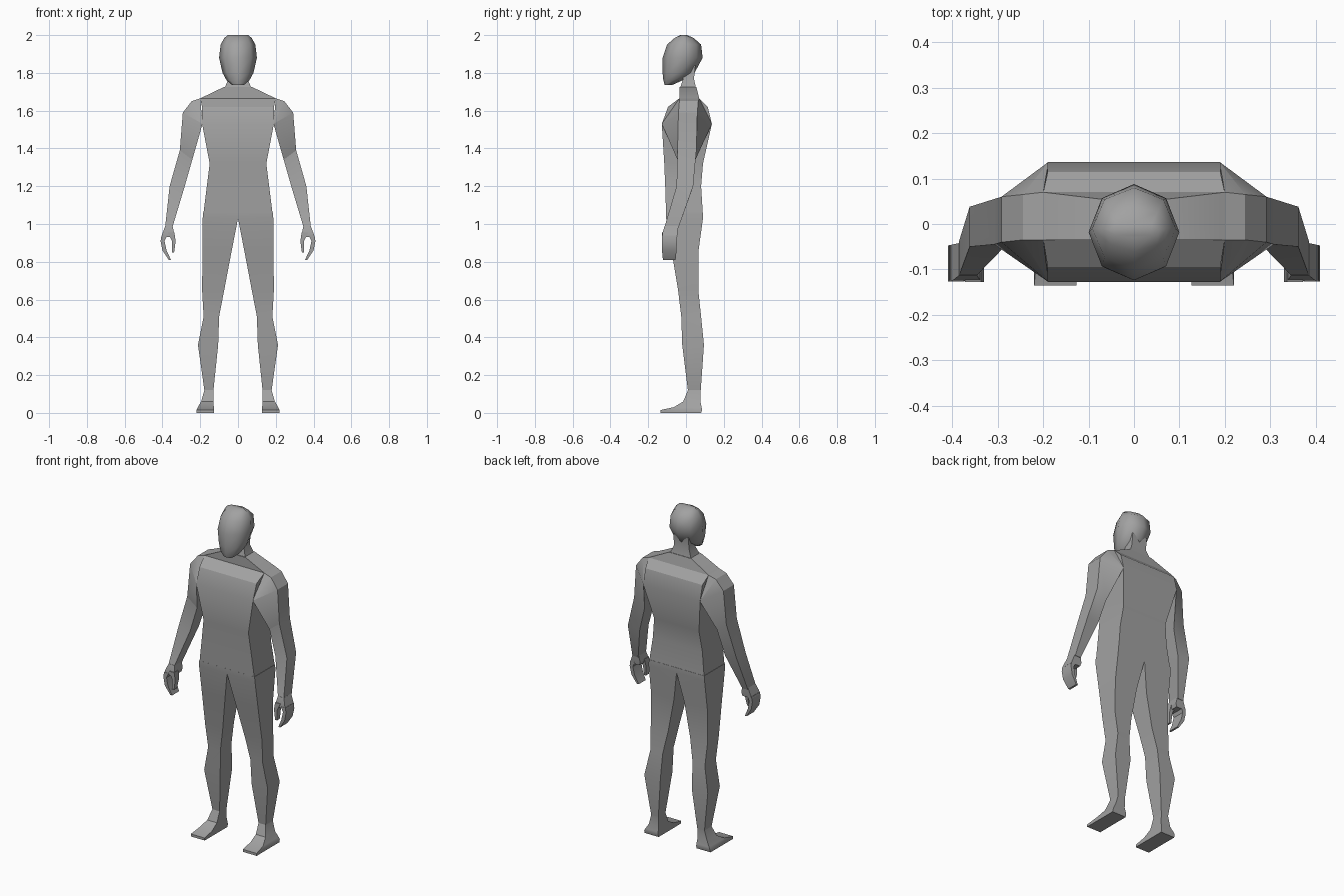
import bpy
import math

if "Cube" in bpy.data.objects:
    bpy.data.objects.remove(bpy.data.objects["Cube"], do_unlink=True)

# One flat grey for the whole figure
grey = bpy.data.materials.new("plain grey")
grey.use_nodes = True
COLOUR = (0.36, 0.36, 0.36, 1)
grey.diffuse_color = COLOUR
grey.node_tree.nodes["Principled BSDF"].inputs["Base Color"].default_value = COLOUR


def loft(name, rings, mirrored=False, angle=30):
    """Skin a list of equal-sized point rings, cap both ends, optionally mirror in x."""
    n = len(rings[0])
    verts = [point for ring in rings for point in ring]
    faces = [tuple(range(n))[::-1], tuple(range(len(verts) - n, len(verts)))]
    for r in range(len(rings) - 1):
        a, b = r * n, (r + 1) * n
        for i in range(n):
            j = (i + 1) % n
            faces.append((a + i, a + j, b + j, b + i))
    mesh = bpy.data.meshes.new(name)
    mesh.from_pydata(verts, [], faces)
    mesh.materials.append(grey)
    obj = bpy.data.objects.new(name, mesh)
    bpy.context.collection.objects.link(obj)
    bpy.ops.object.select_all(action='DESELECT')
    obj.select_set(True)
    bpy.context.view_layer.objects.active = obj
    bpy.ops.object.mode_set(mode='EDIT')
    bpy.ops.mesh.select_all(action='SELECT')
    bpy.ops.mesh.normals_make_consistent(inside=False)
    bpy.ops.object.mode_set(mode='OBJECT')
    bpy.ops.object.shade_smooth_by_angle(angle=math.radians(angle))
    if mirrored:
        obj.modifiers.new("Mirror", 'MIRROR')
    return obj


def box_ring(z, inner, outer, front, back):
    """Level rectangle."""
    return [(inner, front, z), (outer, front, z), (outer, back, z), (inner, back, z)]


def oval_ring(z, half_width, front, back, sides=8):
    """Level eight-sided ring with corners on the axes."""
    mid, depth = (front + back) / 2, (back - front) / 2
    turns = [math.tau * i / sides for i in range(sides)]
    return [(half_width * math.cos(t), mid + depth * math.sin(t), z) for t in turns]


def limb_ring(inner, outer):
    """Slanted section: each edge is (x, z, front, back)."""
    (xi, zi, fi, bi), (xo, zo, fo, bo) = inner, outer
    return [(xi, fi, zi), (xo, fo, zo), (xo, bo, zo), (xi, bi, zi)]


# Torso: hips, waist, chest, shoulder line, collar
loft("torso", [box_ring(z, -w, w, front, back) for z, w, front, back in (
    (1.04, .185, -.105, .09),
    (1.2, .165, -.11, .08),
    (1.32, .15, -.115, .09),
    (1.53, .19, -.128, .137),
    (1.62, .19, -.095, .115),
    (1.665, .2, -.035, .07),
    (1.725, .075, -.035, .055),
)])

# Neck
loft("neck", [box_ring(z, -w, w, front, back) for z, w, front, back in (
    (1.71, .075, -.035, .055),
    (1.77, .05, -.015, .042),
    (1.84, .05, -.015, .05),
)])

# Head, softly shaded
loft("head", [oval_ring(*row) for row in (
    (1.735, .03, -.112, -.075),
    (1.76, .06, -.12, -.02),
    (1.8, .082, -.124, .045),
    (1.88, .1, -.124, .088),
    (1.95, .092, -.1, .08),
    (1.985, .072, -.06, .04),
    (2, .055, -.03, .005),
)], angle=50)

# Arms: fan out of the chest at the armpit, then run to the wrist
armpit = (.188, 1.53, -.128, .137)
loft("arm", [limb_ring(*pair) for pair in (
    (armpit, (.2, 1.665, -.035, .07)),
    (armpit, (.245, 1.65, -.035, .065)),
    (armpit, (.292, 1.59, -.04, .06)),
    ((.242, 1.34, -.045, .05), (.308, 1.39, -.045, .055)),
    ((.285, 1.19, -.05, .035), (.362, 1.2, -.05, .038)),
    ((.348, .98, -.115, -.04), (.386, .98, -.115, -.04)),
)], mirrored=True)

# Hands: palm, curled fingers and thumb
loft("palm", [box_ring(*row) for row in (
    (.99, .346, .385, -.113, -.042),
    (.95, .338, .4, -.125, -.045),
    (.93, .345, .407, -.125, -.048),
)], mirrored=True)
loft("fingers", [box_ring(*row) for row in (
    (.94, .375, .405, -.127, -.046),
    (.91, .389, .41, -.127, -.048),
    (.86, .378, .4, -.127, -.05),
    (.81, .355, .367, -.122, -.055),
)], mirrored=True)
loft("thumb", [box_ring(*row) for row in (
    (.955, .337, .372, -.128, -.085),
    (.91, .33, .35, -.128, -.09),
    (.85, .338, .35, -.128, -.1),
)], mirrored=True)

# Legs: hip, thigh, knee, calf, ankle
loft("leg", [box_ring(*row) for row in (
    (1.06, 0, .185, -.106, .09),
    (1.03, 0, .187, -.105, .09),
    (.85, .035, .188, -.075, .065),
    (.65, .073, .19, -.042, .065),
    (.51, .1, .182, -.025, .08),
    (.36, .105, .212, -.02, .095),
    (.12, .13, .178, .01, .078),
)], mirrored=True)

# Feet: flat sole sloping up to the ankle
loft("foot", [box_ring(*row) for row in (
    (0, .127, .22, -.136, .08),
    (.015, .127, .22, -.136, .085),
    (.03, .128, .213, -.065, .083),
    (.06, .13, .195, -.015, .076),
    (.12, .13, .178, .01, .078),
)], mirrored=True)
